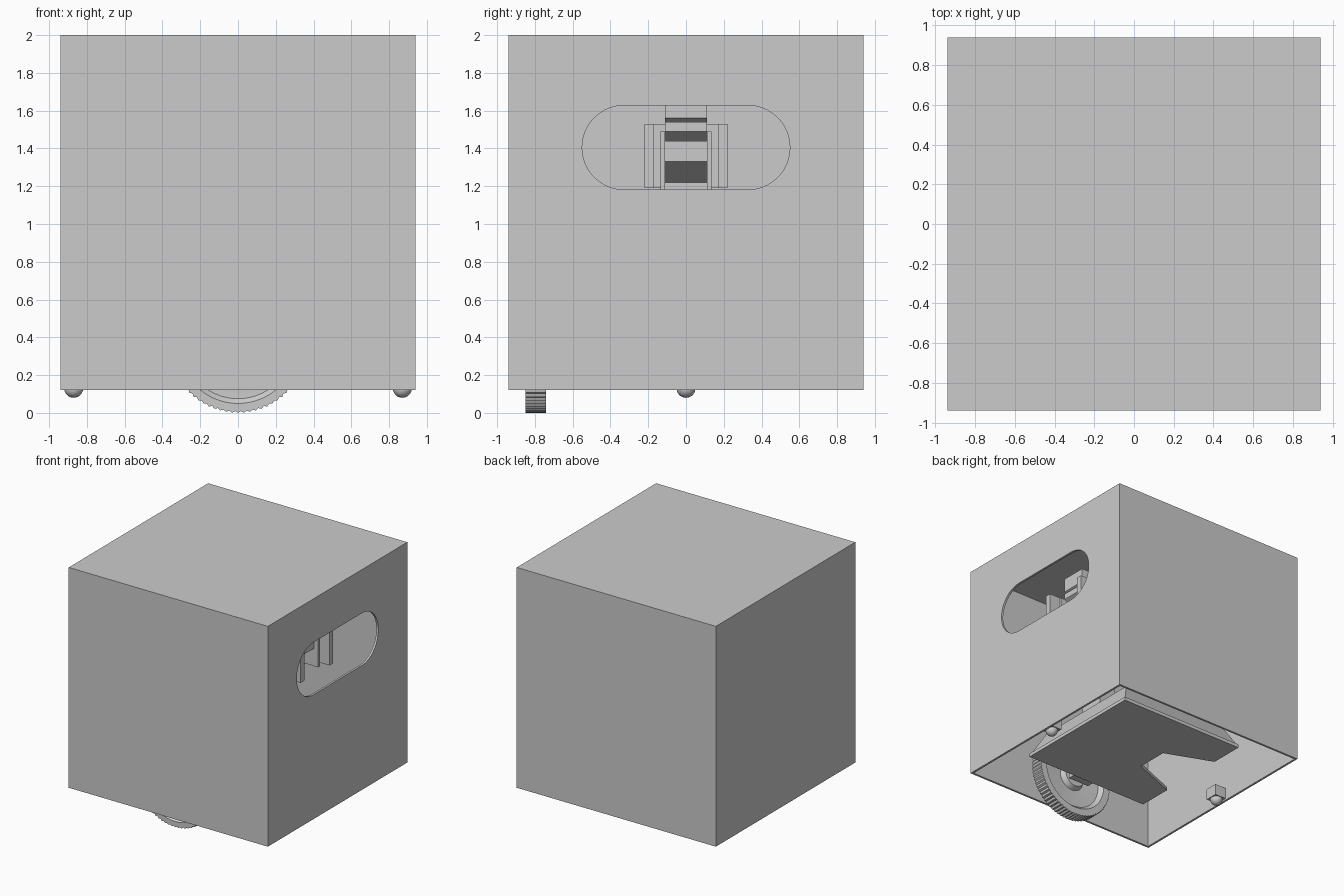
import bpy, bmesh, math
from mathutils import Matrix

if "Cube" in bpy.data.objects:
    bpy.data.objects.remove(bpy.data.objects["Cube"])

grey = bpy.data.materials.new("plain_grey")
grey.diffuse_color = (0.6, 0.6, 0.6, 1)
grey.use_nodes = True
grey.node_tree.nodes["Principled BSDF"].inputs["Base Color"].default_value = grey.diffuse_color


def finish(bm, name, smooth=False):
    bmesh.ops.recalc_face_normals(bm, faces=bm.faces)
    me = bpy.data.meshes.new(name)
    bm.to_mesh(me)
    bm.free()
    me.materials.append(grey)
    ob = bpy.data.objects.new(name, me)
    bpy.context.collection.objects.link(ob)
    if smooth:
        bpy.ops.object.select_all(action='DESELECT')
        ob.select_set(True)
        bpy.context.view_layer.objects.active = ob
        bpy.ops.object.shade_smooth_by_angle(angle=math.radians(35))
    return ob


def box(name, x0, x1, y0, y1, z0, z1):
    bm = bmesh.new()
    bmesh.ops.create_cube(bm, size=1)
    for v in bm.verts:
        v.co = ((x0 + x1) / 2 + v.co.x * (x1 - x0),
                (y0 + y1) / 2 + v.co.y * (y1 - y0),
                (z0 + z1) / 2 + v.co.z * (z1 - z0))
    return finish(bm, name)


def prism(name, pts, depth):
    """Extrude a closed 3D outline along a depth vector."""
    bm = bmesh.new()
    f = bm.faces.new([bm.verts.new(p) for p in pts])
    new = bmesh.ops.extrude_face_region(bm, geom=[f])["geom"]
    bmesh.ops.translate(bm, vec=depth,
                        verts=[v for v in new if isinstance(v, bmesh.types.BMVert)])
    return finish(bm, name)


def cut(ob, cutter):
    cutter.hide_render = True
    m = ob.modifiers.new("cut", 'BOOLEAN')
    m.operation, m.solver, m.object = 'DIFFERENCE', 'EXACT', cutter
    bpy.context.view_layer.objects.active = ob
    bpy.ops.object.modifier_apply(modifier=m.name)
    bpy.data.objects.remove(cutter)


# Cover: thin cube shell, open below, with a rounded slot in the right wall
H, W = 0.94, 0.018
cover = box("cover", -H, H, -H, H, 0.12, 2)
cut(cover, box("inside_cutter", -H + W, H - W, -H + W, H - W, -0.2, 2 - W))
R, CZ, N = 0.223, 1.405, 24
slot = []
for side in (1, -1):
    for i in range(N + 1):
        a = -math.pi / 2 + math.pi * i / N
        slot.append((0.8, side * (0.327 + R * math.cos(a)), CZ + side * R * math.sin(a)))
cut(cover, prism("slot_cutter", slot, (0.3, 0, 0)))

# Base plate with a tapered notch on the left
plate = [(0.6, 0.6), (0.6, -0.6), (-0.6, -0.6), (-0.6, -0.3),
         (-0.19, -0.14), (-0.19, 0.14), (-0.6, 0.3), (-0.6, 0.6)]
prism("base_plate", [(x, y, 0.25) for x, y in plate], (0, 0, 0.03))

# Leaning low walls on three edges of the plate
for name, turn in (("right_lip", 0), ("back_lip", 90), ("front_lip", -90)):
    wall = prism(name, [(0.59, -0.59, 0.28), (0.59, 0.59, 0.28),
                        (0.5, 0.5, 0.46), (0.5, -0.5, 0.46)], (-0.02, 0, 0))
    wall.data.transform(Matrix.Rotation(math.radians(turn), 4, 'Z'))

# Wheel: dished disc turned round the y axis, with a ribbed tread
SEG, CENTRE = 144, 0.365
profile = [(-0.8, 0.0), (-0.83, 0.08), (-0.82, 0.1), (-0.825, 0.29), (-0.85, 0.315),
           (-0.85, 0.365), (-0.74, 0.365), (-0.74, 0.3), (-0.775, 0.27),
           (-0.785, 0.12), (-0.74, 0.1), (-0.74, 0.0)]
bm = bmesh.new()
rings = []
for y, r in profile:
    if r == 0:
        rings.append([bm.verts.new((0, y, CENTRE))] * SEG)
        continue
    ring = []
    for i in range(SEG):
        rr = r - 0.009 if r > 0.35 and i % 2 else r
        a = 2 * math.pi * i / SEG - math.pi / 2
        ring.append(bm.verts.new((rr * math.cos(a), y, CENTRE + rr * math.sin(a))))
    rings.append(ring)
for a, b in zip(rings, rings[1:]):
    for i in range(SEG):
        j = (i + 1) % SEG
        quad = list(dict.fromkeys((a[i], a[j], b[j], b[i])))
        bm.faces.new(quad)
finish(bm, "drive_wheel", True)

# Motor behind the wheel
box("motor", -0.1, 0.1, -0.7, -0.4, 0.28, 0.46)
box("motor_axle", -0.04, 0.04, -0.75, -0.69, 0.325, 0.405)

# Ball casters with small brackets on both side walls
for name, s in (("right", 1), ("left", -1)):
    bm = bmesh.new()
    bmesh.ops.create_uvsphere(bm, u_segments=24, v_segments=16, radius=0.05,
                              matrix=Matrix.Translation((s * 0.87, 0, 0.13)))
    finish(bm, name + "_caster_ball", True)
    xs = sorted((s * 0.815, s * 0.925))
    box(name + "_caster_bracket", *xs, -0.055, 0.055, 0.135, 0.23)

# Stepped central column seen through the slot
column = [(0.3, 0.28), (0.45, 0.28), (0.45, 1.22), (0.64, 1.33), (0.64, 1.44),
          (0.55, 1.44), (0.64, 1.49), (0.64, 1.54), (0.6, 1.54), (0.64, 1.56),
          (0.64, 1.68), (0.3, 1.68)]
prism("column", [(x, -0.11, z) for x, z in column], (0, 0.22, 0))

# Bracket around the column: back panel, outer and inner cheeks
for name, s in (("back", 1), ("front", -1)):
    def ys(a, b):
        return sorted((s * a, s * b))
    box(name + "_panel", 0.5, 0.54, *ys(0.11, 0.22), 1.19, 1.53)
    box(name + "_outer_cheek", 0.53, 0.745, *ys(0.17, 0.22), 1.19, 1.53)
    box(name + "_inner_cheek", 0.53, 0.68, *ys(0.11, 0.135), 1.18, 1.49)
